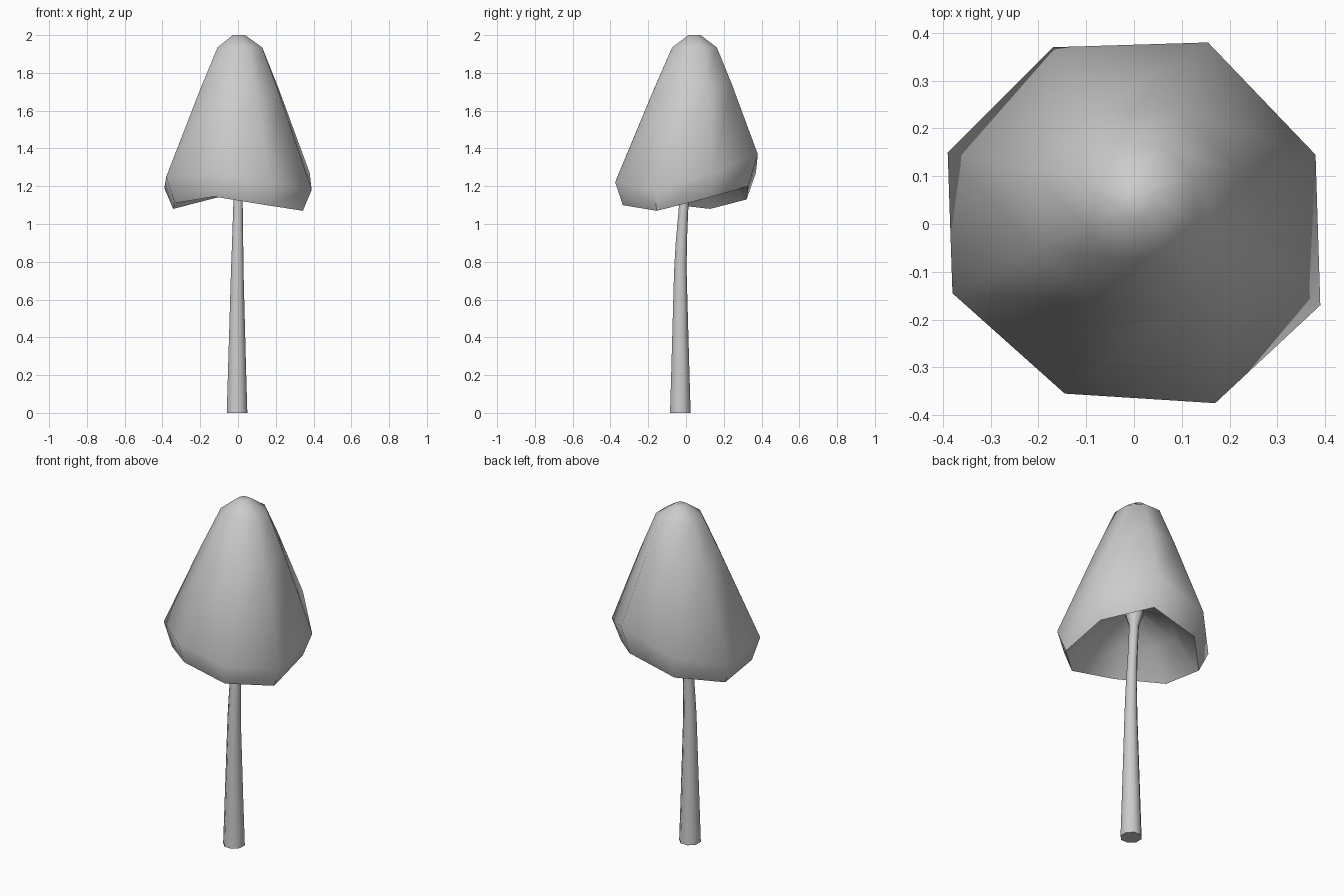
import bpy, math

if "Cube" in bpy.data.objects:
    bpy.data.objects.remove(bpy.data.objects["Cube"])


def ring(cx, cy, z, r, turn=22.5):
    """Eight points on a level circle."""
    return [(cx + r * math.cos(math.radians(turn + 45 * k)),
             cy + r * math.sin(math.radians(turn + 45 * k)), z) for k in range(8)]


def loft(name, rings, cap_first=True, cap_last=True, angle=50):
    """Skin a stack of eight-sided rings."""
    verts = [p for rg in rings for p in rg]
    faces = []
    for i in range(len(rings) - 1):
        for k in range(8):
            a, b = i * 8 + k, i * 8 + (k + 1) % 8
            faces.append((a, b, b + 8, a + 8))
    if cap_first:
        faces.append(tuple(reversed(range(8))))
    if cap_last:
        n = (len(rings) - 1) * 8
        faces.append(tuple(range(n, n + 8)))
    mesh = bpy.data.meshes.new(name)
    mesh.from_pydata(verts, [], faces)
    obj = bpy.data.objects.new(name, mesh)
    bpy.context.collection.objects.link(obj)
    bpy.ops.object.select_all(action='DESELECT')
    obj.select_set(True)
    bpy.context.view_layer.objects.active = obj
    bpy.ops.object.shade_smooth_by_angle(angle=math.radians(angle))
    return obj


def mix(a, b, t):
    return [tuple(p + (q - p) * t for p, q in zip(u, v)) for u, v in zip(a, b)]


# Cap: wavy brim, widest ring and rounded tip
wide = [(0.38, 0.145, 1.27), (0.155, 0.38, 1.37), (-0.17, 0.37, 1.27), (-0.39, 0.15, 1.19),
        (-0.38, -0.145, 1.25), (-0.145, -0.355, 1.27), (0.17, -0.375, 1.22), (0.39, -0.17, 1.18)]
rim_z = [1.14, 1.20, 1.13, 1.08, 1.11, 1.145, 1.10, 1.07]
rim = [(x * 0.88, y * 0.88 - 0.005, z) for (x, y, _), z in zip(wide, rim_z)]
shoulder = ring(0.01, 0.045, 1.935, 0.128)
tip = ring(0.005, 0.045, 2.0, 0.035)
middle = [(x * 1.02, y * 1.02, z) for x, y, z in mix(shoulder, wide, 0.33)]

# Hollow underside rises to the stem
neck = ring(0.0, 0.0, 1.37, 0.04)
hollow = [(x, y, z + 0.04) for x, y, z in mix(rim, neck, 0.42)]
loft("mushroom_cap", [neck, hollow, rim, wide, middle, shoulder, tip])

# Slender, slightly bent stem
path = [(-0.005, -0.03, 0.0, 0.059), (-0.005, -0.03, 0.25, 0.051),
        (-0.004, -0.03, 0.75, 0.036), (-0.002, -0.025, 0.9, 0.032),
        (0.0, -0.012, 1.1, 0.027), (0.0, 0.0, 1.28, 0.027), (0.0, 0.0, 1.39, 0.06)]
loft("mushroom_stem", [ring(*p) for p in path])
